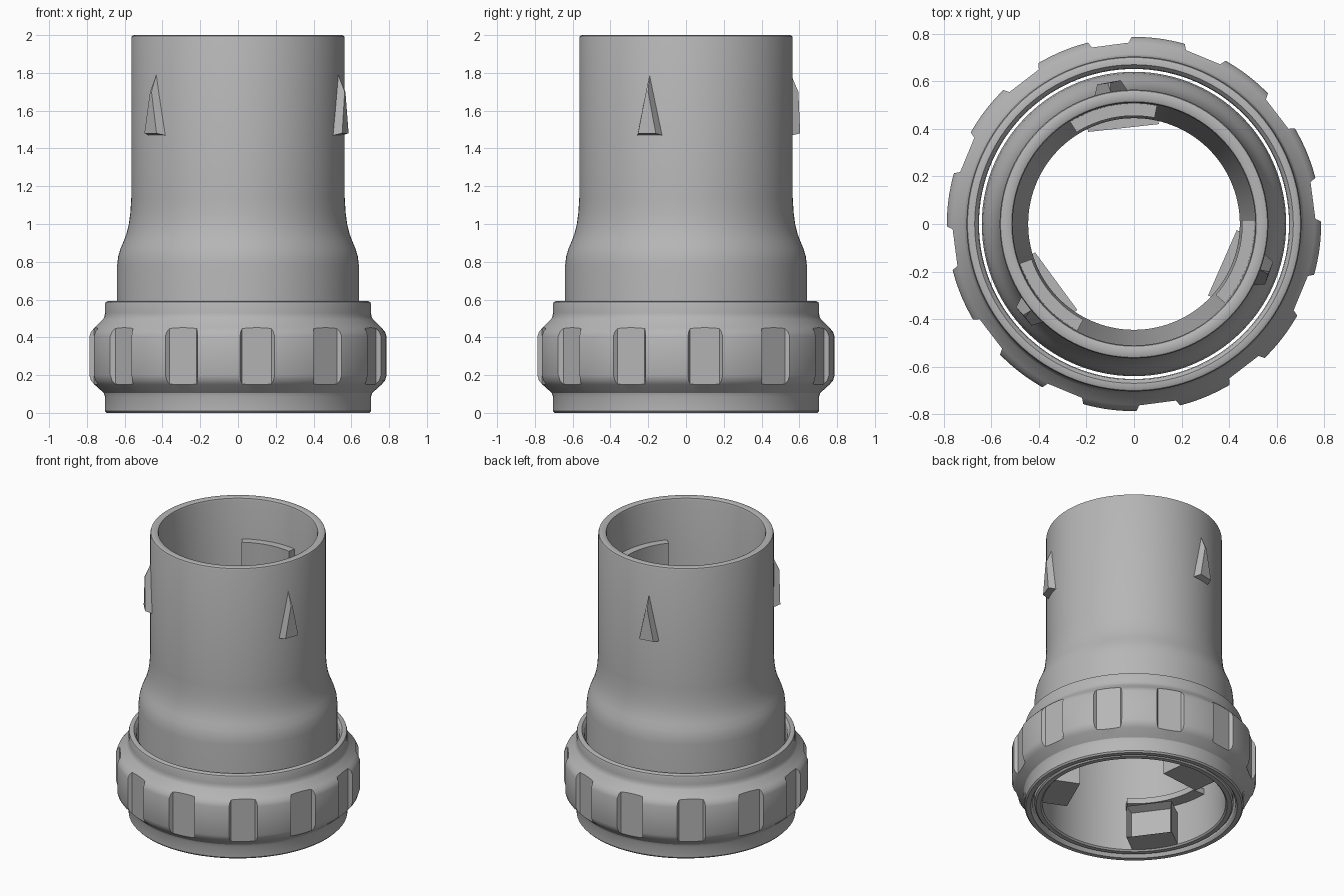
import bpy, bmesh
from math import sin, cos, pi, radians
from mathutils import Vector

if "Cube" in bpy.data.objects:
    bpy.data.objects.remove(bpy.data.objects["Cube"], do_unlink=True)

grey = bpy.data.materials.new("light_grey")
grey.use_nodes = True
grey.diffuse_color = (0.47, 0.47, 0.47, 1)
grey.node_tree.nodes["Principled BSDF"].inputs["Base Color"].default_value = (0.47, 0.47, 0.47, 1)


def finish(bm, name, angle=30):
    bmesh.ops.recalc_face_normals(bm, faces=bm.faces)
    mesh = bpy.data.meshes.new(name)
    bm.to_mesh(mesh)
    bm.free()
    mesh.materials.append(grey)
    ob = bpy.data.objects.new(name, mesh)
    bpy.context.collection.objects.link(ob)
    smooth(ob, angle)
    return ob


def smooth(ob, angle=30):
    bpy.ops.object.select_all(action="DESELECT")
    ob.select_set(True)
    bpy.context.view_layer.objects.active = ob
    bpy.ops.object.shade_smooth_by_angle(angle=radians(angle))


def sweep(bm, profile, start=0, span=360, steps=120):
    """Turn a closed (radius, z) profile about the z axis."""
    full = span == 360
    rings = []
    for i in range(steps if full else steps + 1):
        a = radians(start + span * i / steps)
        rings.append([bm.verts.new((r * cos(a), r * sin(a), z)) for r, z in profile])
    n = len(profile)
    for i in range(steps):
        p, q = rings[i], rings[(i + 1) % len(rings)]
        for j in range(n):
            k = (j + 1) % n
            bm.faces.new((p[j], p[k], q[k], q[j]))
    if not full:
        bm.faces.new(rings[0])
        bm.faces.new(rings[-1])


def hull(bm, azimuth, points):
    """Convex solid from (tangent, radius, z) points at an azimuth."""
    a = radians(azimuth)
    out, side = Vector((cos(a), sin(a), 0)), Vector((-sin(a), cos(a), 0))
    vs = [bm.verts.new(out * r + side * t + Vector((0, 0, z))) for t, r, z in points]
    bmesh.ops.convex_hull(bm, input=vs)


def merge_flat(bm):
    bmesh.ops.dissolve_limit(bm, angle_limit=0.01, verts=bm.verts, edges=bm.edges)


# Main tube with a flared skirt
bm = bmesh.new()
sweep(bm, [
    (0.63, 0.01), (0.64, 0.02), (0.64, 0.78), (0.634, 0.83), (0.622, 0.87), (0.605, 0.91),
    (0.59, 0.95), (0.578, 1.0), (0.57, 1.06), (0.565, 1.14), (0.565, 1.985), (0.561, 1.996),
    (0.55, 2.0), (0.525, 2.0), (0.514, 1.995), (0.51, 1.98), (0.505, 1.6), (0.445, 1.2),
    (0.445, 1.08), (0.47, 0.98), (0.53, 0.85), (0.57, 0.75), (0.585, 0.65), (0.59, 0.02), (0.6, 0.01)])
finish(bm, "main_tube")

# Coupling ring
bm = bmesh.new()
sweep(bm, [
    (0.665, 0), (0.695, 0), (0.704, 0.01), (0.704, 0.085), (0.71, 0.105), (0.76, 0.15),
    (0.778, 0.17), (0.787, 0.2), (0.787, 0.405), (0.778, 0.43), (0.76, 0.45), (0.715, 0.495),
    (0.707, 0.51), (0.704, 0.53), (0.704, 0.575), (0.7, 0.587), (0.69, 0.592), (0.67, 0.592),
    (0.656, 0.575), (0.652, 0.55), (0.652, 0.02)])
ring = finish(bm, "coupling_ring")

# Flat grip recesses cut around the ring
bm = bmesh.new()
for i in range(12):
    hull(bm, 7.5 + 30 * i, [(s * w, r, z) for s in (-1, 1) for z in (0.05, 0.55)
                            for w, r in ((0.078, 0.759), (0.125, 0.83))])
merge_flat(bm)
cutter = finish(bm, "grip_cutter")
cutter.hide_render = True
mod = ring.modifiers.new("grips", "BOOLEAN")
mod.operation, mod.solver, mod.object = "DIFFERENCE", "EXACT", cutter
bpy.context.view_layer.objects.active = ring
bpy.ops.object.modifier_apply(modifier=mod.name)
bpy.data.objects.remove(cutter, do_unlink=True)
smooth(ring)

# Raised alignment arrows, inner ledges and lower clips, three of each
for i in range(3):
    turn = 120 * i

    bm = bmesh.new()
    hull(bm, 100 + turn, [
        (-0.078, 0.54, 1.465), (0.078, 0.54, 1.465), (-0.05, 0.605, 1.48), (0.05, 0.605, 1.48),
        (0, 0.54, 1.8), (-0.006, 0.603, 1.7), (0.006, 0.603, 1.7), (0, 0.565, 1.79)])
    merge_flat(bm)
    finish(bm, f"alignment_arrow_{i + 1}", 10)

    bm = bmesh.new()
    sweep(bm, [(0.455, 1.4), (0.53, 1.4), (0.53, 1.71), (0.455, 1.71)], 79 + turn, 43, 16)
    finish(bm, f"upper_ledge_{i + 1}")

    bm = bmesh.new()
    sweep(bm, [(0.5, 0.31), (0.61, 0.31), (0.61, 0.35), (0.5, 0.35)], 60 + turn, 55, 20)
    finish(bm, f"lower_ledge_{i + 1}")

    bm = bmesh.new()
    az = 96.3 + turn
    hull(bm, az, [(t, r, z) for t in (-0.15, 0.15) for r in (0.406, 0.595) for z in (0.02, 0.25)])
    merge_flat(bm)
    inward = -Vector((cos(radians(az)), sin(radians(az)), 0))
    bm.normal_update()
    front = max(bm.faces, key=lambda f: f.calc_center_median().dot(inward))
    bmesh.ops.inset_region(bm, faces=[front], thickness=0.03)
    bmesh.ops.translate(bm, verts=front.verts, vec=-inward * 0.06)
    finish(bm, f"lower_clip_{i + 1}", 10)
